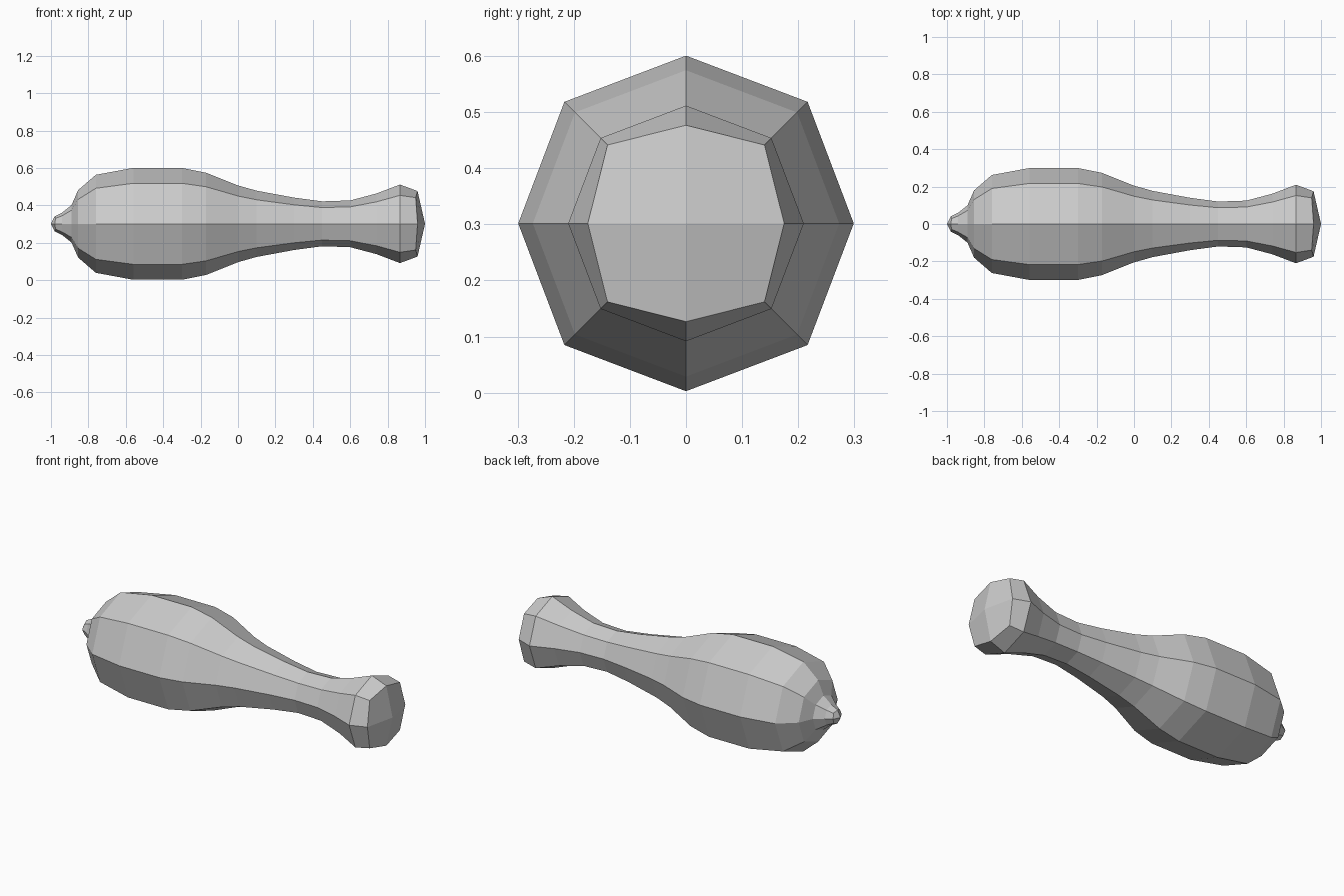
import bpy, bmesh, math

if "Cube" in bpy.data.objects:
    bpy.data.objects.remove(bpy.data.objects["Cube"])

CZ = 0.3015   # height of the long axis
# (x, radius) stations from the nipple end to the knob end
PROFILE = [(-0.98, 0.04), (-0.94, 0.06), (-0.89, 0.10), (-0.855, 0.18),
           (-0.76, 0.262), (-0.56, 0.299), (-0.30, 0.299), (-0.17, 0.273),
           (0.0, 0.205), (0.10, 0.177), (0.30, 0.14), (0.45, 0.12),
           (0.60, 0.125), (0.74, 0.162), (0.866, 0.21), (0.96, 0.175)]

bm = bmesh.new()


def ring(x, r, diag, dx=0.0):
    """Eight-sided ring; odd corners use the diagonal scale and x offset."""
    pts = []
    for i in range(8):
        a = i * math.pi / 4
        k = r * (diag if i % 2 else 1.0)
        pts.append(bm.verts.new((x + (dx if i % 2 else 0.0),
                                 k * math.cos(a), CZ + k * math.sin(a))))
    return pts


# Turned body
last = len(PROFILE) - 1
rings = [ring(x, r, 1.13 if j == last else 1.025,
              -0.01 if j == last else (0.005 if j == 0 else 0.0))
         for j, (x, r) in enumerate(PROFILE)]
for a, b in zip(rings, rings[1:]):
    for i in range(8):
        n = (i + 1) % 8
        bm.faces.new((a[i], a[n], b[n], b[i]))

# Domed ends, four quads each
for x, loop in ((-1.0, rings[0]), (1.0, rings[-1])):
    c = bm.verts.new((x, 0, CZ))
    for i in range(0, 8, 2):
        bm.faces.new((c, loop[i], loop[i + 1], loop[(i + 2) % 8]))

bmesh.ops.recalc_face_normals(bm, faces=bm.faces)
mesh = bpy.data.meshes.new("club_body")
bm.to_mesh(mesh)
bm.free()
bpy.context.collection.objects.link(bpy.data.objects.new("club_body", mesh))
